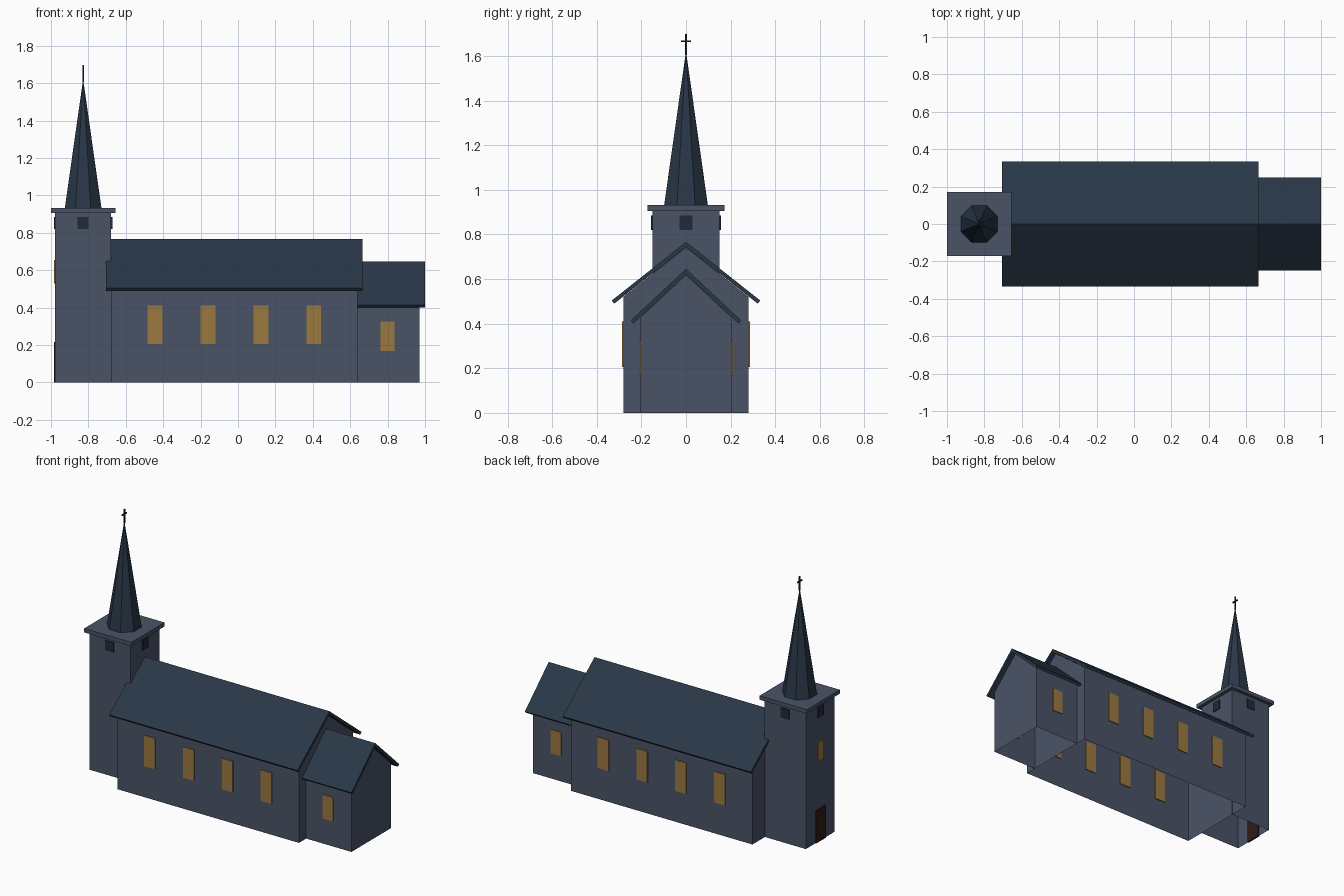
import bpy, bmesh, math

cube = bpy.data.objects.get("Cube")
if cube:
    bpy.data.objects.remove(cube, do_unlink=True)


def material(name, hex_code):
    def linear(i):
        c = int(hex_code[i:i + 2], 16) / 255
        return c / 12.92 if c < 0.04 else ((c + 0.055) / 1.055) ** 2.4
    color = (linear(0), linear(2), linear(4), 1)
    m = bpy.data.materials.new(name)
    m.use_nodes = True
    m.diffuse_color = color
    m.node_tree.nodes["Principled BSDF"].inputs["Base Color"].default_value = color
    return m


WALL = material("slate wall", "4a5367")
ROOF = material("dark roof", "293747")
GLASS = material("amber glass", "9a7840")
DOOR = material("brown door", "2c1c17")
LOUVER = material("belfry opening", "202a38")
METAL = material("black metal", "16181c")


def finish(name, bm, mat):
    bmesh.ops.recalc_face_normals(bm, faces=bm.faces)
    mesh = bpy.data.meshes.new(name)
    bm.to_mesh(mesh)
    bm.free()
    mesh.materials.append(mat)
    obj = bpy.data.objects.new(name, mesh)
    bpy.context.collection.objects.link(obj)
    return obj


def open_floor(bm):
    floor = [f for f in bm.faces if f.calc_center_median().z < 1e-4]
    bmesh.ops.delete(bm, geom=floor, context='FACES')


def box(name, x, y, z, mat, floorless=False):
    """Box from (min, max) ranges."""
    bm = bmesh.new()
    bmesh.ops.create_cube(bm, size=1)
    for v in bm.verts:
        v.co = [r[0] if c < 0 else r[1] for c, r in zip(v.co, (x, y, z))]
    bmesh.ops.recalc_face_normals(bm, faces=bm.faces)
    if floorless:
        open_floor(bm)
    return finish(name, bm, mat)


def prism(name, profile, x0, x1, mat, floorless=False):
    """Extrude a (y, z) profile along x."""
    bm = bmesh.new()
    face = bm.faces.new([bm.verts.new((x0, y, z)) for y, z in profile])
    new = bmesh.ops.extrude_face_region(bm, geom=[face])["geom"]
    if not any(f.calc_center_median().x < x0 + 1e-4 for f in bm.faces):
        bm.faces.new([v for v in face.verts])
    bmesh.ops.translate(bm, vec=(x1 - x0, 0, 0),
                        verts=[g for g in new if isinstance(g, bmesh.types.BMVert)])
    bmesh.ops.recalc_face_normals(bm, faces=bm.faces)
    if floorless:
        open_floor(bm)
    return finish(name, bm, mat)


def gabled_hall(name, walls, half, roof, overhang, ridge, slope):
    """Gable walls with an overhanging folded roof slab."""
    t = 0.018                                  # slab thickness
    run = math.hypot(1, slope)
    under = ridge - t * run
    tip_y = overhang - t * slope / run
    tip_z = under - slope * tip_y
    eave = ridge - slope * overhang
    prism(name + "_roof", [(-overhang, eave), (0, ridge), (overhang, eave),
                           (tip_y, tip_z), (0, under), (-tip_y, tip_z)], *roof, ROOF)
    peak = under - 0.002
    top = peak - slope * half
    prism(name + "_walls", [(-half, 0), (-half, top), (0, peak), (half, top), (half, 0)],
          *walls, WALL, True)


# Main halls
gabled_hall("nave", (-0.68, 0.64), 0.28, (-0.705, 0.666), 0.333, 0.767, 0.79)
gabled_hall("chancel", (0.64, 0.97), 0.205, (0.64, 1.0), 0.248, 0.646, 0.935)

# Side windows
D = 0.006
for side, label in ((-1, "right"), (1, "left")):
    for i in range(4):
        cx = -0.444 + 0.283 * i
        y = side * 0.28
        box(f"nave_window_{label}_{i + 1}", (cx - 0.04, cx + 0.04), (y - D, y + D),
            (0.206, 0.41), GLASS)
    y = side * 0.205
    box(f"chancel_window_{label}", (0.762, 0.838), (y - D, y + D), (0.168, 0.325), GLASS)

# Tower
TX, H = -0.828, 0.15
box("tower", (TX - H, TX + H), (-H, H), (0, 0.906), WALL, True)
box("tower_cap", (TX - 0.172, TX + 0.172), (-0.172, 0.172), (0.906, 0.932), WALL)
for s in (-1, 1):
    box("belfry_opening_y", (TX - 0.03, TX + 0.03), (s * H - D, s * H + D), (0.82, 0.885), LOUVER)
    box("belfry_opening_x", (TX + s * H - D, TX + s * H + D), (-0.03, 0.03), (0.82, 0.885), LOUVER)
west = (TX - H - D, TX - H + D)
box("tower_window", west, (-0.03, 0.03), (0.53, 0.655), GLASS)
box("tower_door", west, (-0.052, 0.052), (0, 0.215), DOOR)

# Spire
bm = bmesh.new()
bmesh.ops.create_cone(bm, cap_ends=True, segments=8, radius1=0.106, radius2=0, depth=0.69)
bmesh.ops.remove_doubles(bm, verts=bm.verts, dist=1e-5)
spire = finish("spire", bm, ROOF)
spire.location = (TX, 0, 1.277)
spire.rotation_euler.z = math.pi / 8

# Cross
R = 0.004
box("cross_post", (TX - R, TX + R), (-R, R), (1.605, 1.698), METAL)
box("cross_bar", (TX - R, TX + R), (-0.023, 0.023), (1.662, 1.67), METAL)
